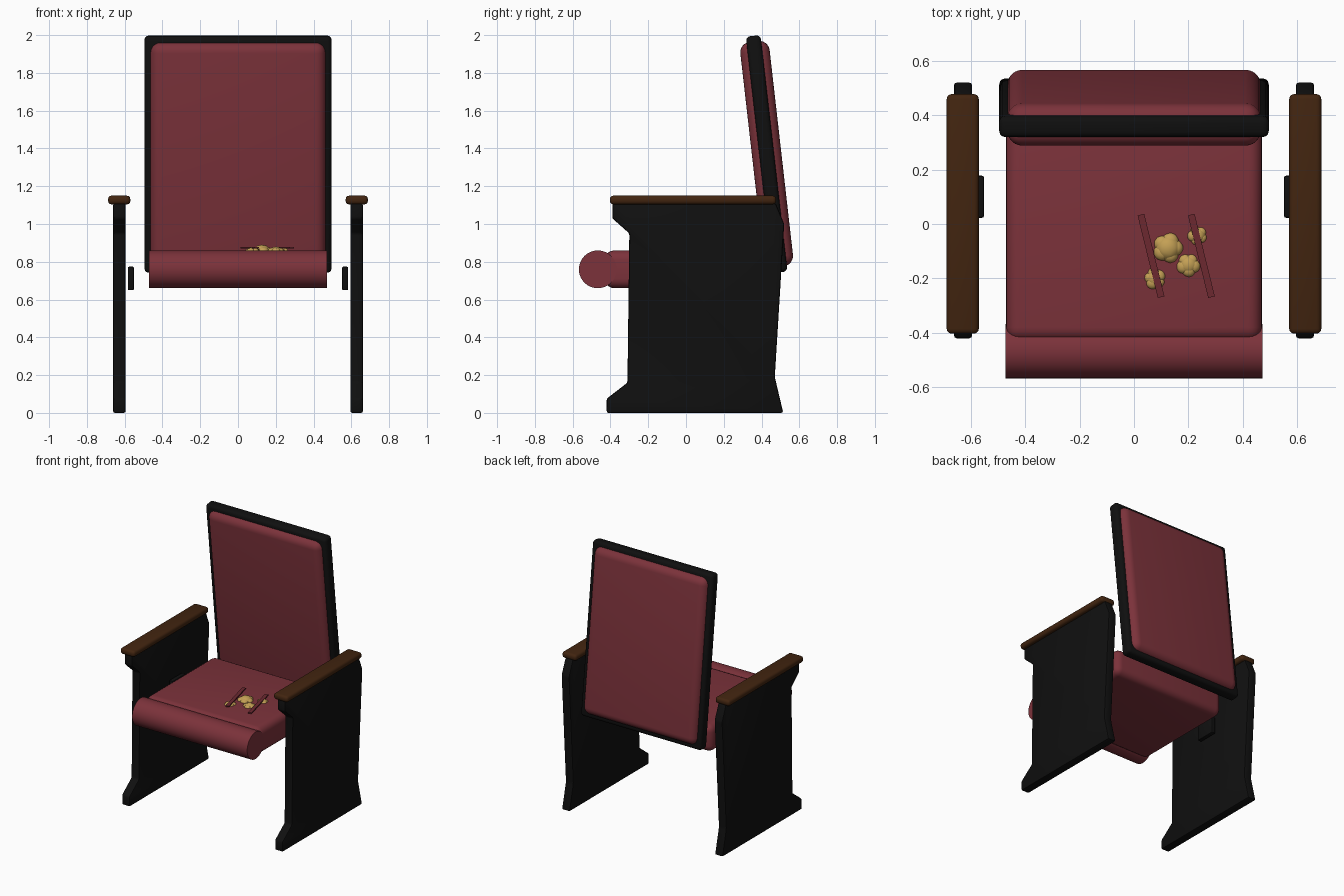
import bpy, bmesh, math, random
from mathutils import Vector, Matrix

random.seed(4)
cube = bpy.data.objects.get("Cube")
if cube:
    bpy.data.objects.remove(cube, do_unlink=True)


def material(name, color):
    mat = bpy.data.materials.new(name)
    mat.use_nodes = True
    mat.diffuse_color = (*color, 1)
    bsdf = next(n for n in mat.node_tree.nodes if n.type == 'BSDF_PRINCIPLED')
    bsdf.inputs["Base Color"].default_value = (*color, 1)
    bsdf.inputs["Roughness"].default_value = 0.7
    return mat


RED = material("red fabric", (0.20, 0.032, 0.043))
DARK_RED = material("dark red card", (0.15, 0.022, 0.03))
BLACK = material("black metal", (0.005, 0.005, 0.005))
WOOD = material("brown wood", (0.054, 0.018, 0.005))
GOLD = material("golden popcorn", (0.55, 0.35, 0.09))


def finish(name, bm, mat, bevel=0, segments=3):
    """Turn a bmesh into a shaded object with optional rounded edges."""
    bmesh.ops.recalc_face_normals(bm, faces=bm.faces[:])
    mesh = bpy.data.meshes.new(name)
    bm.to_mesh(mesh)
    bm.free()
    mesh.materials.append(mat)
    obj = bpy.data.objects.new(name, mesh)
    bpy.context.collection.objects.link(obj)
    bpy.ops.object.select_all(action='DESELECT')
    obj.select_set(True)
    bpy.context.view_layer.objects.active = obj
    if bevel:
        mod = obj.modifiers.new("rounding", 'BEVEL')
        mod.width, mod.segments = bevel, segments
        mod.limit_method = 'ANGLE'
        mod.angle_limit = math.radians(15)
        bpy.ops.object.modifier_apply(modifier=mod.name)
    bpy.ops.object.shade_smooth_by_angle(angle=math.radians(35))
    return obj


def box(name, center, size, mat, bevel=0, segments=3):
    bm = bmesh.new()
    bmesh.ops.create_cube(bm, size=1)
    bmesh.ops.scale(bm, vec=size, verts=bm.verts)
    obj = finish(name, bm, mat, bevel, segments)
    obj.location = center
    return obj


# Seat cushion and its front roll
box("seat_cushion", (0, -0.025, 0.76), (0.94, 0.81, 0.2), RED, 0.05, 5)
bm = bmesh.new()
bmesh.ops.create_cone(bm, cap_ends=True, segments=40, radius1=0.1, radius2=0.1, depth=0.944)
bmesh.ops.rotate(bm, matrix=Matrix.Rotation(math.pi / 2, 3, 'Y'), verts=bm.verts)
finish("seat_front_roll", bm, RED).location = (0, -0.467, 0.76)

# Reclined backrest: frame with padding showing on both sides
frame = box("back_frame", (0, 0.427, 1.37), (0.99, 0.078, 1.26), BLACK, 0.022, 3)
padding = box("back_padding", (0, 0.427, 1.37), (0.93, 0.156, 1.2), RED, 0.055, 6)
for part in (frame, padding):
    part.rotation_euler.x = math.radians(6.5)

# Side panels, armrests and seat pivots
profile = [(-0.42, 0), (0.515, 0), (0.47, 0.19), (0.52, 1.0), (0.475, 1.11),
           (-0.39, 1.11), (-0.39, 1.03), (-0.3, 0.95), (-0.31, 0.16), (-0.42, 0.075)]
for side, s in (("left", 1), ("right", -1)):
    bm = bmesh.new()
    face = bm.faces.new([bm.verts.new((s * 0.595, y, z)) for y, z in profile])
    ext = bmesh.ops.extrude_face_region(bm, geom=[face])
    verts = [v for v in ext["geom"] if isinstance(v, bmesh.types.BMVert)]
    bmesh.ops.translate(bm, vec=(s * 0.066, 0, 0), verts=verts)
    finish(side + "_side_panel", bm, BLACK, 0.01, 2)
    box(side + "_armrest", (s * 0.629, 0.037, 1.127), (0.118, 0.88, 0.046), WOOD, 0.018, 3)
    box(side + "_seat_pivot", (s * 0.567, 0.1, 0.712), (0.033, 0.155, 0.125), BLACK, 0.008, 2)

# Two thin card strips lying on the seat
for i, x in enumerate((0.0625, 0.2475)):
    strip = box(f"card_strip_{i + 1}", (x, -0.117, 0.874), (0.025, 0.312, 0.008), DARK_RED)
    strip.rotation_euler.z = math.atan2(0.075, 0.305)

# Popcorn pieces, each a cluster of lumps half sunk in the cushion
for i, (x, y, r, top) in enumerate([(0.125, -0.088, 0.062, 0.89), (0.2, -0.15, 0.046, 0.88),
                                    (0.233, -0.042, 0.04, 0.878), (0.076, -0.2, 0.042, 0.878)]):
    bm = bmesh.new()
    for k in range(6):
        a = k * math.tau / 5 + i
        off = Vector((math.cos(a), math.sin(a), 0)) * r * (0.42 if k else 0)
        size = r * (random.uniform(0.48, 0.6) if k else 0.75)
        bmesh.ops.create_icosphere(bm, subdivisions=2, radius=size,
                                   matrix=Matrix.Translation(off))
    bmesh.ops.scale(bm, vec=(1, 1, 0.7), verts=bm.verts)
    piece = finish(f"popcorn_{i + 1}", bm, GOLD)
    piece.location = (x, y, top - 0.52 * r)
